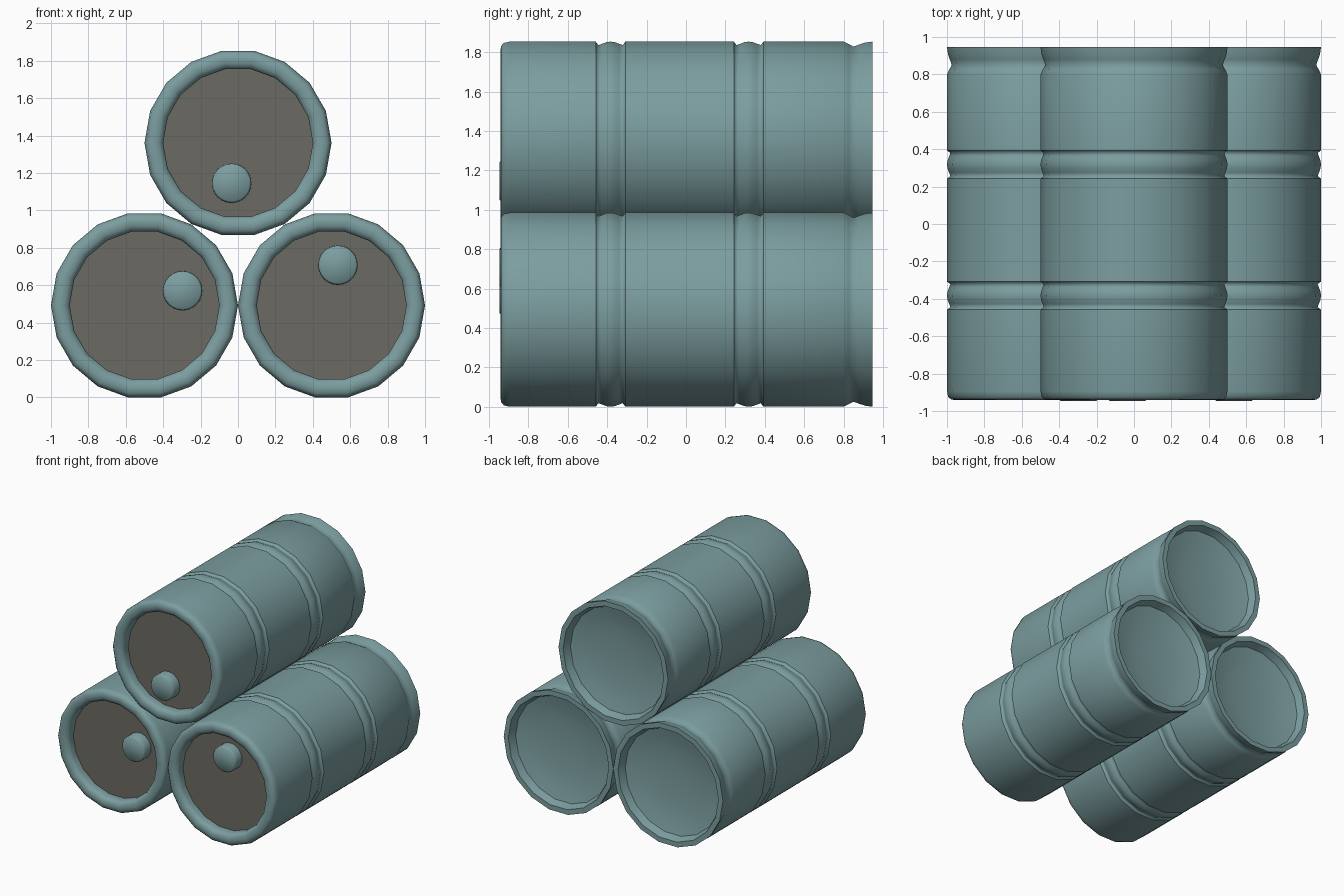
import bpy, bmesh
from math import sin, cos, pi, radians

if "Cube" in bpy.data.objects:
    bpy.data.objects.remove(bpy.data.objects["Cube"])


def material(name, color):
    m = bpy.data.materials.new(name)
    m.diffuse_color = (*color, 1)
    m.use_nodes = True
    m.node_tree.nodes["Principled BSDF"].inputs["Base Color"].default_value = m.diffuse_color
    return m


teal = material("painted_steel", (0.2, 0.34, 0.35))
grey = material("lid_grey", (0.15, 0.143, 0.122))


def lathe(name, profile, sides, mat, sharp=(), cap_front=False, cap_back=False):
    """Spin (y, radius) points, listed front to back, around the y axis."""
    bm = bmesh.new()
    rings = [[bm.verts.new((r * cos(2 * pi * k / sides), y, r * sin(2 * pi * k / sides)))
              for k in range(sides)] for y, r in profile]
    for a, b in zip(rings, rings[1:]):
        for k in range(sides):
            n = (k + 1) % sides
            bm.faces.new((a[k], b[k], b[n], a[n]))
    if cap_front:
        bm.faces.new(rings[0])
    if cap_back:
        bm.faces.new(rings[-1][::-1])
    for f in bm.faces:
        f.smooth = True
    for i in sharp:
        for k in range(sides):
            e = bm.edges.get((rings[i][k], rings[i][(k + 1) % sides]))
            if e:
                e.smooth = False
    me = bpy.data.meshes.new(name)
    bm.to_mesh(me)
    bm.free()
    me.materials.append(mat)
    ob = bpy.data.objects.new(name, me)
    bpy.context.collection.objects.link(ob)
    return ob


# barrel profile: rolled front rim, two rolling hoops, pinched back end, dished base
profile = [(-0.86, 0.40), (-0.905, 0.40), (-0.925, 0.407), (-0.94, 0.43), (-0.942, 0.455),
           (-0.938, 0.478), (-0.925, 0.493), (-0.895, 0.50)]
sharp = []
for c in (-0.383, 0.318):
    sharp += [len(profile), len(profile) + 8]
    profile += [(c - 0.075, 0.50), (c - 0.062, 0.482), (c - 0.045, 0.488), (c - 0.022, 0.497),
                (c, 0.50),
                (c + 0.022, 0.497), (c + 0.045, 0.488), (c + 0.062, 0.482), (c + 0.075, 0.50)]
profile += [(0.80, 0.50), (0.825, 0.488), (0.85, 0.474), (0.88, 0.485), (0.91, 0.495), (0.947, 0.50)]
n = len(profile)
sharp += [n - 1, n, n + 1]
profile += [(0.947, 0.458), (0.885, 0.435), (0.865, 0.35), (0.85, 0.25), (0.842, 0.13), (0.84, 0.03)]

# bung: low plug, smoothed over its edge
bung_profile = [(-0.947, 0.095), (-0.935, 0.105), (-0.855, 0.106)]

# three stacked barrels: name, centre x, centre z, turn of the bung
for name, x, z, turn in (("left", -0.5, 0.4924, 21),
                         ("right", 0.5, 0.4924, 81),
                         ("top", 0.0, 1.361, 261)):
    body = lathe(name + "_barrel", profile, 18, teal, sharp, cap_back=True)
    lid = lathe(name + "_lid", [(-0.86, 0.402), (-0.85, 0.402)], 18, grey, (0,), cap_front=True)
    bung = lathe(name + "_bung", bung_profile, 24, teal, cap_front=True)
    for ob in (body, lid):
        ob.location = (x, 0, z)
    a = radians(turn)
    bung.location = (x + 0.218 * cos(a), 0, z + 0.218 * sin(a))
